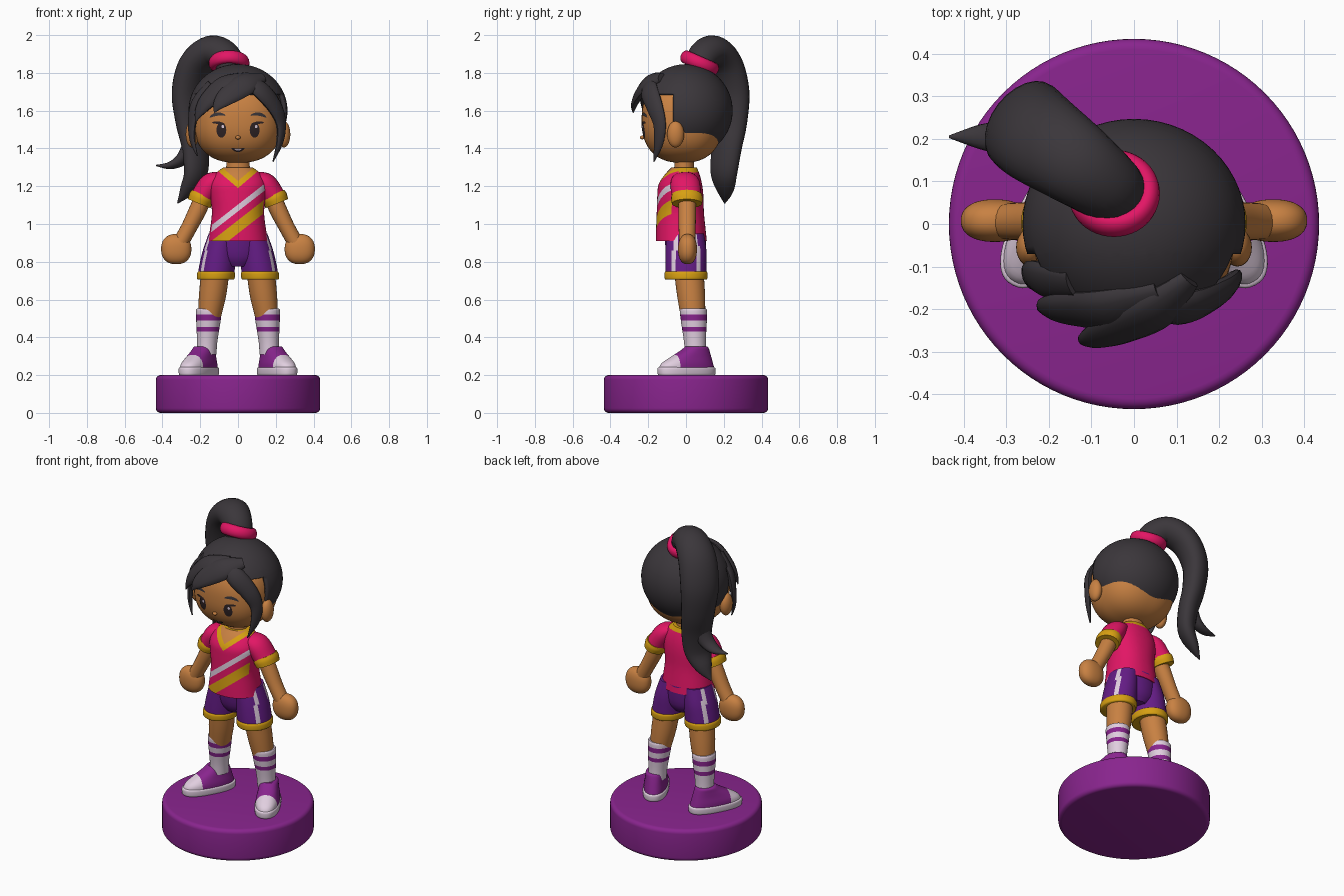
import bpy, bmesh, math
from mathutils import Vector, Matrix

if "Cube" in bpy.data.objects:
    bpy.data.objects.remove(bpy.data.objects["Cube"])

COLORS = {"base_purple": (.25, .018, .27), "shorts_purple": (.13, .012, .24), "pink": (.76, .008, .13),
          "gold": (.68, .35, .006), "skin": (.58, .22, .055), "hair_black": (.043, .037, .043),
          "white": (.75, .62, .74), "eye_dark": (.03, .018, .02)}
M = {}
for k, c in COLORS.items():
    M[k] = bpy.data.materials.new(k)
    M[k].diffuse_color = (*c, 1)


def finish(bm, name, mats, rule=None):
    bmesh.ops.recalc_face_normals(bm, faces=bm.faces)
    if rule:
        for f in bm.faces:
            f.material_index = rule(f.calc_center_median())
    me = bpy.data.meshes.new(name)
    bm.to_mesh(me)
    bm.free()
    for m in mats:
        me.materials.append(M[m])
    ob = bpy.data.objects.new(name, me)
    bpy.context.collection.objects.link(ob)
    return ob


def spline(P, n=5):
    """Catmull-Rom resampling of tuples of any length."""
    P = [Vector(p) for p in P]
    out = []
    for i in range(len(P) - 1):
        a, b, c, d = P[max(i - 1, 0)], P[i], P[i + 1], P[min(i + 2, len(P) - 1)]
        for k in range(n):
            t = k / n
            out.append((b * 2 + (c - a) * t + (a * 2 - b * 5 + c * 4 - d) * t * t
                        + (b * 3 - a - c * 3 + d) * t ** 3) / 2)
    return out + [P[-1]]


def skin_rings(R):
    bm = bmesh.new()
    V = [[bm.verts.new(p) for p in r] for r in R]
    n = len(V[0])
    for a, b in zip(V, V[1:]):
        for i in range(n):
            bm.faces.new((a[i], a[(i + 1) % n], b[(i + 1) % n], b[i]))
    bm.faces.new(V[0])
    bm.faces.new(V[-1])
    return bm


def spow(v, e):
    return math.copysign(abs(v) ** e, v)


def loft(S, seg=48, p=2, smooth=4):
    """Stack of level rings (x, y, z, rx, ry)."""
    S = spline(S, smooth) if smooth else S
    ang = [2 * math.pi * i / seg for i in range(seg)]
    return skin_rings([[(x + rx * spow(math.cos(a), 2 / p), y + ry * spow(math.sin(a), 2 / p), z)
                        for a in ang] for x, y, z, rx, ry in S])


def tube(name, P, mat, side=None, seg=14):
    """Tapered lock or limb through (x, y, z, half width, half thickness)."""
    S = spline(P)
    R = []
    for i, q in enumerate(S):
        c = Vector(q[:3])
        t = (Vector(S[min(i + 1, len(S) - 1)][:3]) - Vector(S[max(i - 1, 0)][:3])).normalized()
        s = Vector(side) if side else t.cross(c - Vector((0, 0, 1.58)))
        s = (s - t * s.dot(t)).normalized()
        n = s.cross(t)
        R.append([c + s * q[3] * math.cos(a) + n * q[4] * math.sin(a)
                  for a in (2 * math.pi * k / seg for k in range(seg))])
    return finish(skin_rings(R), name, [mat])


def ball_mesh(c, r, p=2, u=40, v=28):
    bm = bmesh.new()
    bmesh.ops.create_uvsphere(bm, u_segments=u, v_segments=v, radius=1)
    for w in bm.verts:
        k = sum(abs(x) ** p for x in w.co) ** (1 / p)
        w.co = Vector([c[i] + r[i] * w.co[i] / k for i in range(3)])
    return bm


def cut(bm, co, no):
    bmesh.ops.bisect_plane(bm, geom=bm.verts[:] + bm.edges[:] + bm.faces[:], plane_co=co, plane_no=no)


# Round base with softened rims
prof = []
for z0, s in ((.025, -1), (.175, 1)):
    arc = [(0, 0, z0 + s * .025 * math.sin(a), *[.41 + .025 * math.cos(a)] * 2)
           for a in (math.pi / 2 * k / 5 for k in range(6))]
    prof += arc[::-1] if s < 0 else arc
finish(loft(prof, 96, 2, 0), "base", ["base_purple"])

# Torso shirt with V collar and two diagonal bands
bm = loft([(0, -.025, .91, .158, .135), (0, -.027, .96, .15, .132), (0, -.03, 1.06, .138, .125),
           (0, -.03, 1.15, .148, .122), (0, -.03, 1.21, .15, .115), (0, -.02, 1.262, .125, .092),
           (0, -.01, 1.298, .08, .068)], 56, 2.2)
for z in (1.067, 1.103, .95, 1.02):
    cut(bm, (0, 0, z), (-.78, 0, 1))
for z in (1.19, 1.228):
    for s in (-1, 1):
        cut(bm, (0, 0, z), (-.85 * s, 0, 1))


def shirt_rule(c):
    if c.y > -.035:
        return 1 if c.z > 1.275 else 0
    v, d = c.z - .85 * abs(c.x), c.z - .78 * c.x
    if v > 1.19:
        return 3 if v > 1.228 else 1
    if c.y < -.07 and 1.067 < d < 1.103:
        return 2
    return 1 if c.y < -.07 and .95 < d < 1.02 else 0


finish(bm, "shirt", ["pink", "gold", "white", "skin"], shirt_rule)
finish(loft([(0, -.01, 1.24, .07, .056), (0, -.01, 1.31, .062, .052), (0, -.01, 1.4, .065, .055)]), "neck", ["skin"])
finish(loft([(0, 0, .775, .07, .07), (0, 0, .83, .13, .1), (0, -.005, .95, .145, .112)]), "shorts_seat", ["shorts_purple"])

# Paired limbs and clothing
for s, tag in ((-1, "left"), (1, "right")):
    tube(tag + "_sleeve", [(s * .09, -.012, 1.25, .06, .03), (s * .14, -.005, 1.215, .078, .06),
                           (s * .185, .003, 1.15, .078, .062), (s * .2, .005, 1.12, .078, .062)], "pink", (0, 1, 0), 24)
    tube(tag + "_sleeve_hem", [(s * .186, .005, 1.155, .08, .064), (s * .195, .005, 1.135, .084, .068),
                               (s * .206, .005, 1.108, .08, .064)], "gold", (0, 1, 0), 24)
    tube(tag + "_arm", [(s * .17, .006, 1.17, .046, .046), (s * .215, .006, 1.07, .047, .046),
                        (s * .26, .006, .98, .045, .042), (s * .31, .006, .89, .042, .042)], "skin", (0, 1, 0), 20)
    finish(ball_mesh((s * .327, .008, .867), (.08, .05, .08), 2.3), tag + "_hand", ["skin"])

    # Shorts leg with two side stripes and a hem
    def stripe(c, s=s):
        a = math.degrees(math.atan2(c.y, s * c.x - (.09 + .028 * (.95 - c.z) / .23)))
        return 1 if 32 < abs(a) < 49 else 0
    finish(loft([(s * .118, 0, .72, .096, .108), (s * .11, 0, .78, .095, .109), (s * .098, 0, .86, .088, .108),
                 (s * .08, -.005, .95, .075, .1)]), tag + "_shorts_leg", ["shorts_purple", "white"], stripe)
    finish(loft([(s * .118, 0, .705, .094, .107), (s * .118, 0, .713, .1, .113), (s * .116, 0, .74, .1, .114),
                 (s * .115, 0, .75, .094, .108)]), tag + "_shorts_hem", ["gold"])
    finish(loft([(s * .12, .015, .75, .075, .078), (s * .135, .027, .62, .072, .074),
                 (s * .152, .038, .5, .06, .064)]), tag + "_leg", ["skin"])

    # Sock with two bands
    bm = loft([(s * .166, .05, .31, .052, .056), (s * .163, .047, .38, .054, .058),
               (s * .157, .042, .48, .064, .068), (s * .154, .039, .54, .068, .072),
               (s * .154, .039, .552, .063, .067)])
    for z in (.43, .455, .49, .52):
        cut(bm, (0, 0, z), (0, 0, 1))
    finish(bm, tag + "_sock", ["white", "base_purple"],
           lambda c: 1 if .43 < c.z < .455 or .49 < c.z < .52 else 0)

    # Shoe: sole, upper with white toe cap, laces
    place = Matrix.Translation((s * .207, .003, 0)) @ Matrix.Rotation(s * math.radians(28), 4, 'Z')
    sole = finish(loft([(0, 0, .198, .066, .158), (0, 0, .206, .072, .165), (0, 0, .235, .073, .166),
                        (0, 0, .242, .066, .158)], 48, 2.4), tag + "_sole", ["white"])
    bm = loft([(0, 0, .235, .068, .16), (0, .004, .262, .067, .148), (0, .025, .295, .06, .117),
               (0, .047, .325, .055, .085), (0, .058, .345, .052, .066), (0, .058, .352, .045, .058)], 48, 2.3)
    cut(bm, (0, -.07, 0), (0, 1, 0))
    upper = finish(bm, tag + "_shoe_upper", ["base_purple", "white"], lambda c: 1 if c.y < -.07 else 0)
    parts = [sole, upper]
    for i in range(3):
        y, z = -.062 + .026 * i, .292 + .017 * i
        parts.append(tube(tag + "_lace_%d" % i, [(-.046, y + .012, z - .017, .008, .006), (0, y, z + .004, .008, .007),
                                                 (.046, y + .012, z - .017, .008, .006)], "white", (0, 1, 0), 8))
    for ob in parts:
        ob.data.transform(place)
    finish(ball_mesh((s * .243, -.055, 1.475), (.034, .045, .07), 2, 24, 16), tag + "_ear", ["skin"])

# Head and face plates that follow its surface
HC, HR, HP = (0, -.02, 1.55), (.236, .215, .226), 2.4
finish(ball_mesh(HC, HR, HP, 56, 36), "head", ["skin"])
finish(ball_mesh((0, -.232, 1.458), (.014, .012, .01), 2, 16, 10), "nose", ["skin"])


def plate(name, x, z, w, h, mat, tilt=0, bend=0, lift=.004):
    bm = bmesh.new()
    rings = []
    for k in (.02, .35, .7, 1):
        ring = []
        for i in range(24):
            a = 2 * math.pi * i / 24
            u, v = k * w * math.cos(a), k * h * math.sin(a)
            v += bend * (u / w) ** 2
            px, pz = x + u * math.cos(tilt) - v * math.sin(tilt), z + u * math.sin(tilt) + v * math.cos(tilt)
            q = 1 - abs(px / HR[0]) ** HP - abs((pz - HC[2]) / HR[2]) ** HP
            ring.append((px, HC[1] - HR[1] * max(q, 0) ** (1 / HP) - lift, pz))
        rings.append(ring)
    bm.free()
    return finish(skin_rings(rings[:]), name, [mat])


for s, tag in ((-1, "left"), (1, "right")):
    plate(tag + "_eye", s * .088, 1.498, .026, .041, "eye_dark")
    plate(tag + "_eye_glint", s * .088 + .008, 1.516, .007, .009, "white", lift=.007)
    plate(tag + "_lash", s * .105, 1.536, .032, .007, "eye_dark", s * .15, -.004, .005)
    plate(tag + "_brow", s * .11, 1.582, .042, .009, "hair_black", -s * .12, -.012)
plate("mouth", 0, 1.39, .036, .009, "eye_dark", bend=.012)
plate("teeth", 0, 1.393, .02, .004, "white", bend=.004, lift=.007)

# Hair cap with face opening
bm = ball_mesh((0, 0, 1.6), (.262, .247, .246), 2, 56, 40)
cut(bm, (0, -.07, 0), (0, 1, 0))
cut(bm, (0, 0, 1.69), (0, 0, 1))
bmesh.ops.delete(bm, geom=[f for f in bm.faces if f.calc_center_median().y < -.07
                           and f.calc_center_median().z < 1.69], context='FACES')
cap = finish(bm, "hair_cap", ["hair_black"])
mod = cap.modifiers.new("thickness", 'SOLIDIFY')
mod.thickness = .02

# Swept fringe and side strands
tube("fringe_front", [(.13, -.13, 1.775, .03, .02), (.05, -.2, 1.745, .065, .03), (-.04, -.245, 1.69, .06, .026),
                      (-.1, -.272, 1.635, .035, .016), (-.125, -.28, 1.59, .003, .003)], "hair_black")
tube("fringe_left", [(.06, -.16, 1.78, .03, .02), (-.06, -.2, 1.735, .065, .03), (-.15, -.2, 1.665, .055, .028),
                     (-.2, -.2, 1.6, .035, .018), (-.225, -.2, 1.54, .003, .003)], "hair_black")
tube("fringe_right", [(.03, -.18, 1.77, .03, .02), (.12, -.195, 1.71, .055, .028), (.195, -.165, 1.62, .05, .026),
                      (.228, -.14, 1.53, .038, .02), (.22, -.145, 1.43, .028, .015), (.185, -.17, 1.33, .003, .003)], "hair_black")
tube("strand_left", [(-.14, -.14, 1.74, .04, .02), (-.215, -.13, 1.64, .05, .024), (-.242, -.125, 1.54, .035, .018),
                     (-.24, -.135, 1.44, .022, .013), (-.215, -.15, 1.36, .003, .003)], "hair_black")

# Hair band and ponytail
bpy.ops.mesh.primitive_torus_add(major_segments=48, minor_segments=16, major_radius=.082, minor_radius=.026)
band = bpy.context.object
band.name = "hair_band"
band.data.transform(Matrix.Translation((-.047, .072, 1.852)) @ Matrix.Rotation(math.radians(-24), 4, 'X')
                    @ Matrix.Diagonal((1, 1, 1.35, 1)))
band.data.materials.append(M["pink"])
ACROSS = (.6, .78, 0)
tube("ponytail", [(-.04, .065, 1.82, .075, .07), (-.065, .09, 1.885, .085, .08), (-.14, .145, 1.915, .1, .083),
                  (-.22, .2, 1.845, .112, .082), (-.26, .235, 1.7, .113, .075), (-.25, .235, 1.54, .1, .066),
                  (-.225, .215, 1.4, .09, .058), (-.225, .2, 1.27, .08, .05), (-.27, .205, 1.18, .05, .033),
                  (-.32, .205, 1.11, .003, .003)], "hair_black", ACROSS, 24)
tube("ponytail_flick", [(-.24, .22, 1.52, .05, .04), (-.25, .21, 1.42, .055, .04), (-.295, .205, 1.345, .045, .032),
                        (-.36, .205, 1.31, .03, .02), (-.435, .205, 1.31, .003, .003)], "hair_black", ACROSS)

# Soft shading with crisp edges
bpy.ops.object.select_all(action='SELECT')
bpy.context.view_layer.objects.active = cap
bpy.ops.object.shade_smooth_by_angle(angle=math.radians(40))

for m in bpy.data.materials:
    if m.users and not m.is_grease_pencil:
        m.use_nodes = True
        m.node_tree.nodes["Principled BSDF"].inputs["Base Color"].default_value = m.diffuse_color
